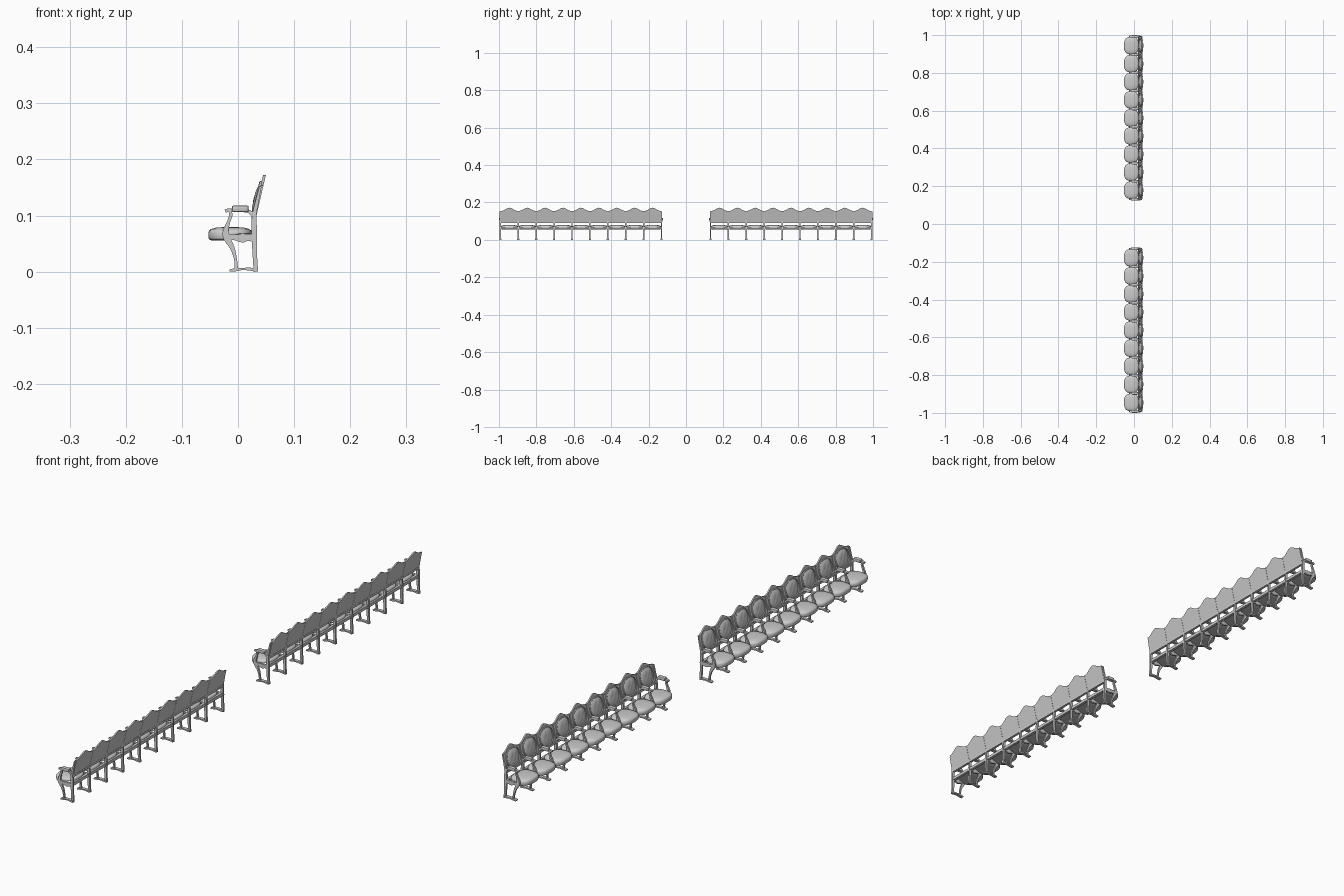
import bpy, bmesh
from math import cos, sin, pi
from mathutils import Vector

cube = bpy.data.objects.get("Cube")
if cube:
    bpy.data.objects.remove(cube)


def material(name, v):
    m = bpy.data.materials.new(name)
    m.use_nodes = True
    col = (v, v, v, 1)
    m.diffuse_color = col
    m.node_tree.nodes["Principled BSDF"].inputs["Base Color"].default_value = col
    return m


GREY = material("light grey", 0.6)
PITCH = 0.0957
SEATS = 9
ROW_START = 0.131


def lean(z):
    """Rear surface of the reclined back at height z."""
    return 0.033 + 0.23 * (z - 0.1)


def finish(bm, name):
    bmesh.ops.remove_doubles(bm, verts=bm.verts, dist=1e-6)
    bmesh.ops.recalc_face_normals(bm, faces=bm.faces)
    for f in bm.faces:
        f.smooth = True
    for e in bm.edges:
        if len(e.link_faces) == 2 and e.calc_face_angle(0) > 0.7:
            e.smooth = False
    me = bpy.data.meshes.new(name)
    bm.to_mesh(me)
    bm.free()
    me.materials.append(GREY)
    return me


def extrude_face(bm, points, shift):
    face = bm.faces.new([bm.verts.new(p) for p in points])
    out = bmesh.ops.extrude_face_region(bm, geom=[face])
    moved = [g for g in out["geom"] if isinstance(g, bmesh.types.BMVert)]
    bmesh.ops.translate(bm, verts=moved, vec=shift)


def ribbon(bm, path, thick):
    """Flat bar of varying half width along a smoothed (x, z, half width) path."""
    pts = [Vector(p) for p in path]
    pts = [2 * pts[0] - pts[1]] + pts + [2 * pts[-1] - pts[-2]]
    line = []
    for a, b, c, d in zip(pts, pts[1:], pts[2:], pts[3:]):
        for t in (0, 0.25, 0.5, 0.75):
            line.append(b + (c - a) * t / 2 + (a - 2.5 * b + 2 * c - d / 2) * t * t
                        + (1.5 * (b - c) + (d - a) / 2) * t ** 3)
    line.append(pts[-2])
    left, right = [], []
    for i, p in enumerate(line):
        d = line[min(i + 1, len(line) - 1)] - line[max(i - 1, 0)]
        n = Vector((-d.y, d.x)).normalized() * p.z
        left.append((p.x + n.x, -thick / 2, p.y + n.y))
        right.append((p.x - n.x, -thick / 2, p.y - n.y))
    extrude_face(bm, left + right[::-1], (0, thick, 0))


def box(bm, x0, x1, y0, y1, z0, z1, bevel=0.0):
    before = set(bm.edges)
    vs = bmesh.ops.create_cube(bm, size=1)["verts"]
    for v in vs:
        v.co = ((x0 + x1) / 2 + v.co.x * (x1 - x0), (y0 + y1) / 2 + v.co.y * (y1 - y0),
                (z0 + z1) / 2 + v.co.z * (z1 - z0))
    if bevel:
        edges = [e for e in bm.edges if e not in before]
        bmesh.ops.bevel(bm, geom=edges, offset=bevel, segments=2, affect='EDGES', profile=0.5)


def skin(bm, rings):
    """Join closed rings of points and cap both ends."""
    loops = [[bm.verts.new(p) for p in r] for r in rings]
    n = len(loops[0])
    for a, b in zip(loops, loops[1:]):
        for i in range(n):
            bm.faces.new((a[i], a[(i + 1) % n], b[(i + 1) % n], b[i]))
    bm.faces.new(loops[0])
    bm.faces.new(loops[-1])


def power(c, e):
    return abs(c) ** e * (1 if c > 0 else -1)


# Side frame: curved front leg, foot bar, rear post, arched apron, arm
bm = bmesh.new()
ribbon(bm, [(-0.003, 0.004, 0.003), (-0.004, 0.02, 0.0025), (-0.010, 0.042, 0.004),
            (-0.020, 0.060, 0.006), (-0.022, 0.072, 0.005), (-0.017, 0.088, 0.003),
            (-0.013, 0.1, 0.003), (-0.014, 0.108, 0.003)], 0.007)
ribbon(bm, [(-0.015, 0.002, 0.002), (-0.004, 0.0035, 0.0028), (0.01, 0.005, 0.002),
            (0.034, 0.0035, 0.0035)], 0.012)
ribbon(bm, [(0.032, 0.0, 0.004), (0.030, 0.03, 0.004), (0.029, 0.07, 0.005),
            (0.029, 0.1, 0.004), (0.034, 0.125, 0.003), (0.040, 0.152, 0.002)], 0.007)
ribbon(bm, [(-0.018, 0.062, 0.006), (-0.006, 0.061, 0.005), (0.008, 0.060, 0.008),
            (0.018, 0.061, 0.006), (0.030, 0.060, 0.008)], 0.007)
ribbon(bm, [(-0.023, 0.108, 0.003), (-0.015, 0.110, 0.003), (0.0, 0.109, 0.003),
            (0.018, 0.108, 0.003), (0.028, 0.1, 0.004)], 0.009)
FRAME = finish(bm, "side_frame")

# Padded arm cap
bm = bmesh.new()
box(bm, -0.011, 0.019, -0.0075, 0.0075, 0.106, 0.118, 0.003)
ARM = finish(bm, "arm_pad")

# Seat cushion: rounded outline, domed on top, thinner towards the rear
bm = bmesh.new()
rings = []
for s, z in ((0.88, 0.056), (0.97, 0.058), (1, 0.063), (1, 0.069), (0.97, 0.073),
             (0.88, 0.076), (0.65, 0.0785), (0.3, 0.0795)):
    ring = []
    for i in range(40):
        a = 2 * pi * i / 40
        x = -0.014 + 0.039 * s * power(cos(a), 0.72)
        y = 0.046 * s * power(sin(a), 0.72)
        rise = max(0, 0.069 - z) * min(1, max(0, (x + 0.02) / 0.02))
        ring.append((x, y, z + 0.8 * rise))
    rings.append(ring)
skin(bm, rings)
SEAT = finish(bm, "seat_cushion")

# Back panel with a crested top edge
bm = bmesh.new()
half = PITCH / 2 - 0.0004
outline = []
for i in range(33):
    y = half * (i / 16 - 1)
    t = max(0, 1 - abs(y) / 0.041)
    z = 0.154 + 0.0165 * t * t * (3 - 2 * t) + (0.0015 if t > 0 else 0)
    outline.append((lean(z), y, z))
outline += [(lean(0.094), half, 0.094), (lean(0.094), -half, 0.094)]
extrude_face(bm, outline, (-0.005, 0, 0))
PANEL = finish(bm, "back_panel")


def medallion(s, a, depth):
    """Point on the rounded back shape, standing depth in front of the panel."""
    y = 0.037 * s * power(cos(a), 0.8)
    z = 0.129 + 0.032 * s * power(sin(a), 0.8)
    return Vector((lean(z) - 0.005 - depth, y, z))


# Buttoned back cushion
bm = bmesh.new()
rings = []
for s in (0.92, 0.9, 0.84, 0.75, 0.64, 0.53, 0.42, 0.31, 0.2, 0.08):
    ring = []
    for i in range(40):
        a = 2 * pi * i / 40
        p = medallion(s, a, 0)
        tuft = cos(p.y * 2 * pi / 0.022) * cos((p.z - 0.129) * 2 * pi / 0.026)
        ring.append(medallion(s, a, 0.0065 * (1 - (s / 0.92) ** 4) + 0.0009 * tuft * (1 - s)))
    rings.append(ring)
skin(bm, rings)
CUSHION = finish(bm, "back_cushion")

# Moulded rim around the back cushion
bm = bmesh.new()
rim = [[bm.verts.new(medallion(s, 2 * pi * i / 40, d)) for i in range(40)]
       for s, d in ((1.02, -0.001), (1.01, 0.003), (0.96, 0.004), (0.91, 0.003), (0.9, -0.001))]
for a, b in zip(rim, rim[1:] + rim[:1]):
    for i in range(40):
        bm.faces.new((a[i], a[i - 1], b[i - 1], b[i]))
RIM = finish(bm, "back_rim")

# Long rails under the seats and along the bottom of the backs
bm = bmesh.new()
length = PITCH * SEATS
box(bm, 0.021, 0.031, 0, length, 0.057, 0.068)
box(bm, 0.024, 0.033, 0, length, 0.090, 0.097)
RAILS = finish(bm, "row_rails")


def place(name, mesh, y):
    ob = bpy.data.objects.new(name, mesh)
    ob.location.y = y
    bpy.context.scene.collection.objects.link(ob)


# Two rows of seats with an aisle between
for row, start in (("near", -ROW_START - length), ("far", ROW_START)):
    place(row + "_rails", RAILS, start)
    for i in range(SEATS + 1):
        place(f"{row}_side_frame_{i + 1}", FRAME, start + i * PITCH)
        place(f"{row}_arm_pad_{i + 1}", ARM, start + i * PITCH)
    for i in range(SEATS):
        for mesh in (SEAT, PANEL, CUSHION, RIM):
            place(f"{row}_{mesh.name}_{i + 1}", mesh, start + (i + 0.5) * PITCH)
